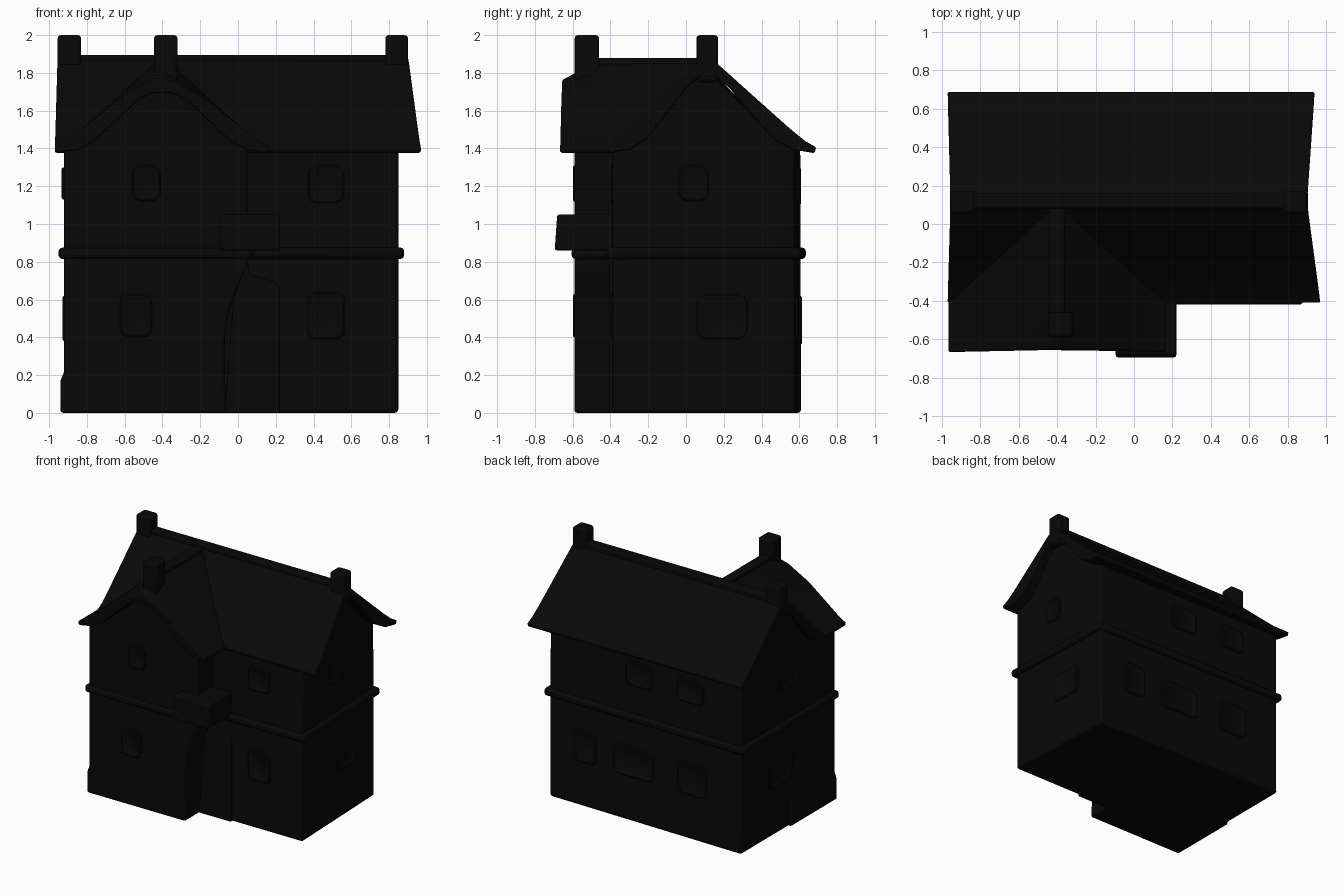
import bpy, bmesh
from math import cos, sin, pi
from mathutils import Vector

if "Cube" in bpy.data.objects:
    bpy.data.objects.remove(bpy.data.objects["Cube"])

mat = bpy.data.materials.new("charcoal")
mat.diffuse_color = (0.0025, 0.0025, 0.0025, 1)
mat.use_nodes = True
mat.node_tree.nodes["Principled BSDF"].inputs["Base Color"].default_value = mat.diffuse_color


def finish(name, bm, bevel):
    bmesh.ops.recalc_face_normals(bm, faces=bm.faces)
    me = bpy.data.meshes.new(name)
    bm.to_mesh(me)
    bm.free()
    me.materials.append(mat)
    ob = bpy.data.objects.new(name, me)
    bpy.context.collection.objects.link(ob)
    if bevel:
        m = ob.modifiers.new("soft_edges", 'BEVEL')
        m.width, m.segments, m.limit_method = bevel, 3, 'ANGLE'
    bpy.ops.object.select_all(action='DESELECT')
    ob.select_set(True)
    bpy.context.view_layer.objects.active = ob
    bpy.ops.object.shade_smooth_by_angle(angle=0.6)
    return ob


def loft(name, profile, maps, bevel=0.012):
    """Carry a closed 2D profile through a list of placement functions."""
    bm = bmesh.new()
    rings = [[bm.verts.new(f(a, b)) for a, b in profile] for f in maps]
    n = len(profile)
    for r, s in zip(rings, rings[1:]):
        for i in range(n):
            j = (i + 1) % n
            bm.faces.new((r[i], r[j], s[j], s[i]))
    bm.faces.new(rings[0])
    bm.faces.new(rings[-1])
    return finish(name, bm, bevel)


def prism(name, profile, axis, start, end, bevel=0.012):
    place = {'x': lambda t: lambda a, b: (t, a, b),
             'y': lambda t: lambda a, b: (a, t, b),
             'z': lambda t: lambda a, b: (a, b, t)}[axis]
    return loft(name, profile, [place(start), place(end)], bevel)


def box(name, x0, x1, y0, y1, z0, z1, bevel=0.012):
    return prism(name, [(x0, y0), (x1, y0), (x1, y1), (x0, y1)], 'z', z0, z1, bevel)


# Walls: main block (back right corner pulled in slightly) and front wing, with gables
loft("main_walls", [(-0.39, 0), (0.61, 0), (0.605, 1.42), (0.45, 1.5), (0.11, 1.83),
                    (-0.23, 1.5), (-0.39, 1.42)],
     [lambda y, z: (-0.92, y, z),
      lambda y, z: (0.85 - 0.035 * (y + 0.39), y - 0.03 * (y + 0.39), z)], 0.02)
prism("wing_walls", [(-0.94, 0), (-0.06, 0), (-0.07, 0.2), (-0.07, 0.38), (-0.055, 0.5),
                     (-0.03, 0.59), (0.01, 0.69), (0.05, 0.78), (0.05, 1.42), (-0.13, 1.5),
                     (-0.4, 1.76), (-0.67, 1.5), (-0.92, 1.42), (-0.92, 0.22), (-0.94, 0.17)],
      'y', -0.59, 0.0, 0.015)

# Storey band following the L-shaped footprint
prism("storey_band", [(-0.95, 0.635), (0.85, 0.605), (0.88, -0.42), (0.075, -0.42),
                      (0.075, -0.605), (-0.95, -0.605)], 'z', 0.815, 0.875, 0.02)

# Flared roof slabs sharing one half profile
outer = [(0.06, 1.845), (0.25, 1.675), (0.44, 1.505), (0.52, 1.44), (0.58, 1.405)]
inner = [(0.57, 1.375), (0.45, 1.395), (0.36, 1.445), (0.28, 1.53), (0.12, 1.72), (0.05, 1.775)]
half = outer + inner
roof = [(0, 1.885)] + half + [(0, 1.79)] + [(-o, z) for o, z in reversed(half)]


def main_end(mid, front, back):
    def f(o, z):
        t = abs(o) / 0.58
        return (mid + (back if o > 0 else front) * t, 0.11 + o * (1 if o > 0 else 0.9), z)
    return f


def wing_section(y, k, slant=0.0):
    """The ridge is lowered by k towards the front; the lower slopes stay put."""
    def f(o, z):
        ke = k + (0.96 - k) * min(1, abs(o) / 0.35)
        return (-0.4 + o * 0.98, y - slant * abs(o), 1.38 + (z - 1.38) * ke)
    return f


loft("main_roof", roof, [main_end(-0.955, -0.015, -0.015), main_end(0.9, 0.07, 0.04)], 0.01)
loft("wing_roof", roof, [wing_section(-0.655, 0.76, 0.02), wing_section(-0.59, 0.83),
                         wing_section(-0.46, 0.98), wing_section(0.12, 0.99, 0.8)], 0.01)
box("main_ridge", -0.95, 0.9, 0.08, 0.16, 1.84, 1.895)
box("wing_ridge", -0.44, -0.36, -0.47, 0.1, 1.82, 1.88)

# Chimneys
for name, x0, x1, y0, y1 in (("left_chimney", -0.955, -0.83, 0.055, 0.17),
                             ("right_chimney", 0.78, 0.9, 0.055, 0.17),
                             ("front_chimney", -0.445, -0.32, -0.59, -0.46)):
    box(name, x0, x1, y0, y1, 1.75, 2.0, 0.018)

# Balcony box and arched door in the inner corner
prism("balcony", [(-0.695, 0.86), (-0.39, 0.86), (-0.39, 1.05), (-0.682, 1.05)], 'x', -0.095, 0.22)
prism("door_surround", [(-0.07, 0), (0.22, 0), (0.22, 0.66), (0.19, 0.695), (0.06, 0.73),
                        (0.05, 0.8), (-0.02, 0.66)], 'y', -0.405, -0.36, 0.008)


def window(name, side, c, z0, z1, w, wall):
    """Rounded frame with a sunken pane; c is the centre along the wall."""
    out = Vector({'front': (0, -1, 0), 'back': (0, 1, 0),
                  'left': (-1, 0, 0), 'right': (1, 0, 0)}[side])
    along = Vector((abs(out.y), abs(out.x), 0))
    h, zc, a, r = (z1 - z0) / 2, (z0 + z1) / 2, w / 2, 0.045
    shape = []
    for q, (sx, sz) in enumerate(((1, 1), (-1, 1), (-1, -1), (1, -1))):
        for s in range(5):
            t = pi / 2 * (q + s / 4)
            shape.append((sx * (a - r) + r * cos(t), sz * (h - r) + r * sin(t)))

    def section(inset, depth):
        return lambda p, q: (out * (wall + depth) + along * (c + p * (1 - inset / a))
                             + Vector((0, 0, zc + q * (1 - inset / h))))
    loft(name, shape, [section(0, -0.03), section(0, 0.002), section(0.008, 0.009),
                       section(0.018, 0.009), section(0.028, 0.002)], 0)


# Windows: side, centre, bottom, top, width, wall distance
for i, w in enumerate((
        ('front', -0.485, 1.12, 1.31, 0.15, 0.59), ('front', -0.54, 0.4, 0.63, 0.17, 0.59),
        ('front', 0.465, 1.11, 1.31, 0.19, 0.39), ('front', 0.465, 0.39, 0.64, 0.2, 0.39),
        ('right', 0.04, 1.12, 1.31, 0.16, 0.836), ('right', 0.19, 0.39, 0.63, 0.27, 0.831),
        ('left', 0.0, 1.13, 1.3, 0.26, 0.925), ('left', 0.11, 0.38, 0.62, 0.3, 0.92),
        ('back', 0.49, 0.36, 0.62, 0.2, 0.588), ('back', 0.05, 0.36, 0.6, 0.36, 0.594),
        ('back', -0.48, 0.36, 0.62, 0.26, 0.604), ('back', 0.0, 1.1, 1.3, 0.24, 0.592),
        ('back', -0.46, 1.1, 1.3, 0.24, 0.6))):
    window(f"window_{i + 1}", *w)
